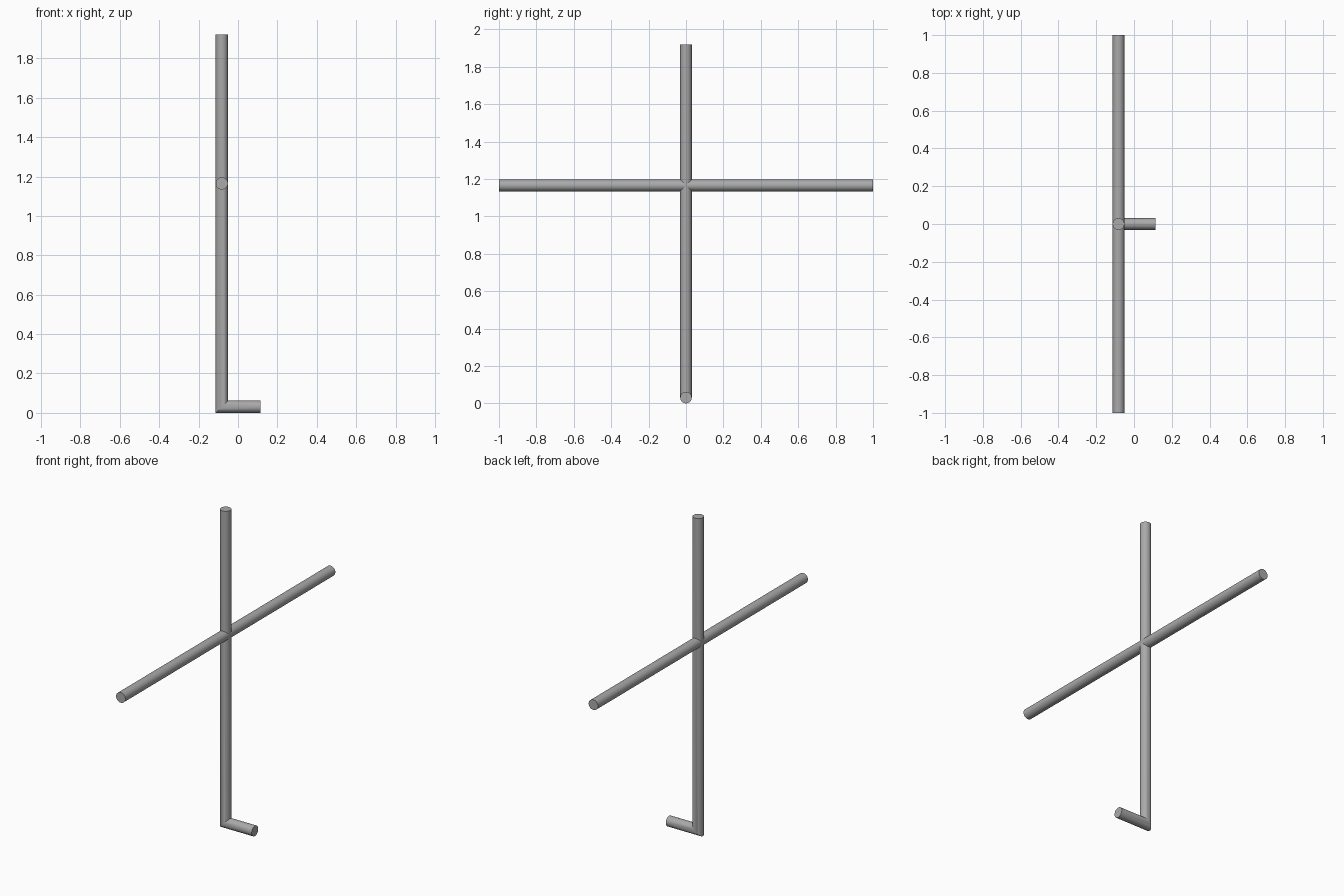
import bpy
import bmesh
from math import cos, sin, tau

RADIUS = 0.031
SIDES = 32
POST_X = -0.082
FOOT_END = 0.113
HEIGHT = 1.92
BAR_Z = 1.165

cube = bpy.data.objects.get("Cube")
if cube:
    bpy.data.objects.remove(cube, do_unlink=True)

grey = bpy.data.materials.new("grey metal")
grey.use_nodes = True
colour = (0.4, 0.4, 0.4, 1)
grey.diffuse_color = colour
grey.node_tree.nodes["Principled BSDF"].inputs["Base Color"].default_value = colour


def tube(name, stations):
    """Capped round tube; each station maps (c, s) on the unit circle to a point."""
    bm = bmesh.new()
    circle = [(cos(tau * i / SIDES), sin(tau * i / SIDES)) for i in range(SIDES)]
    rings = [[bm.verts.new(place(c * RADIUS, s * RADIUS)) for c, s in circle]
             for place in stations]
    for a, b in zip(rings, rings[1:]):
        for i in range(SIDES):
            j = (i + 1) % SIDES
            bm.faces.new((a[i], a[j], b[j], b[i]))
    bm.faces.new(rings[0])
    bm.faces.new(rings[-1])
    bmesh.ops.recalc_face_normals(bm, faces=bm.faces[:])
    mesh = bpy.data.meshes.new(name)
    bm.to_mesh(mesh)
    bm.free()
    mesh.materials.append(grey)
    obj = bpy.data.objects.new(name, mesh)
    bpy.context.collection.objects.link(obj)
    bpy.ops.object.select_all(action="DESELECT")
    obj.select_set(True)
    bpy.context.view_layer.objects.active = obj
    bpy.ops.object.shade_smooth_by_angle()


# Upright post turning through a mitred corner into the short foot
tube("post_and_foot", [
    lambda c, s: (POST_X + c, s, HEIGHT),
    lambda c, s: (POST_X + c, s, RADIUS + c),
    lambda c, s: (FOOT_END, s, RADIUS + c),
])

# Long crossbar running front to back through the post
tube("crossbar", [
    lambda c, s: (POST_X + c, -1, BAR_Z + s),
    lambda c, s: (POST_X + c, 1, BAR_Z + s),
])
